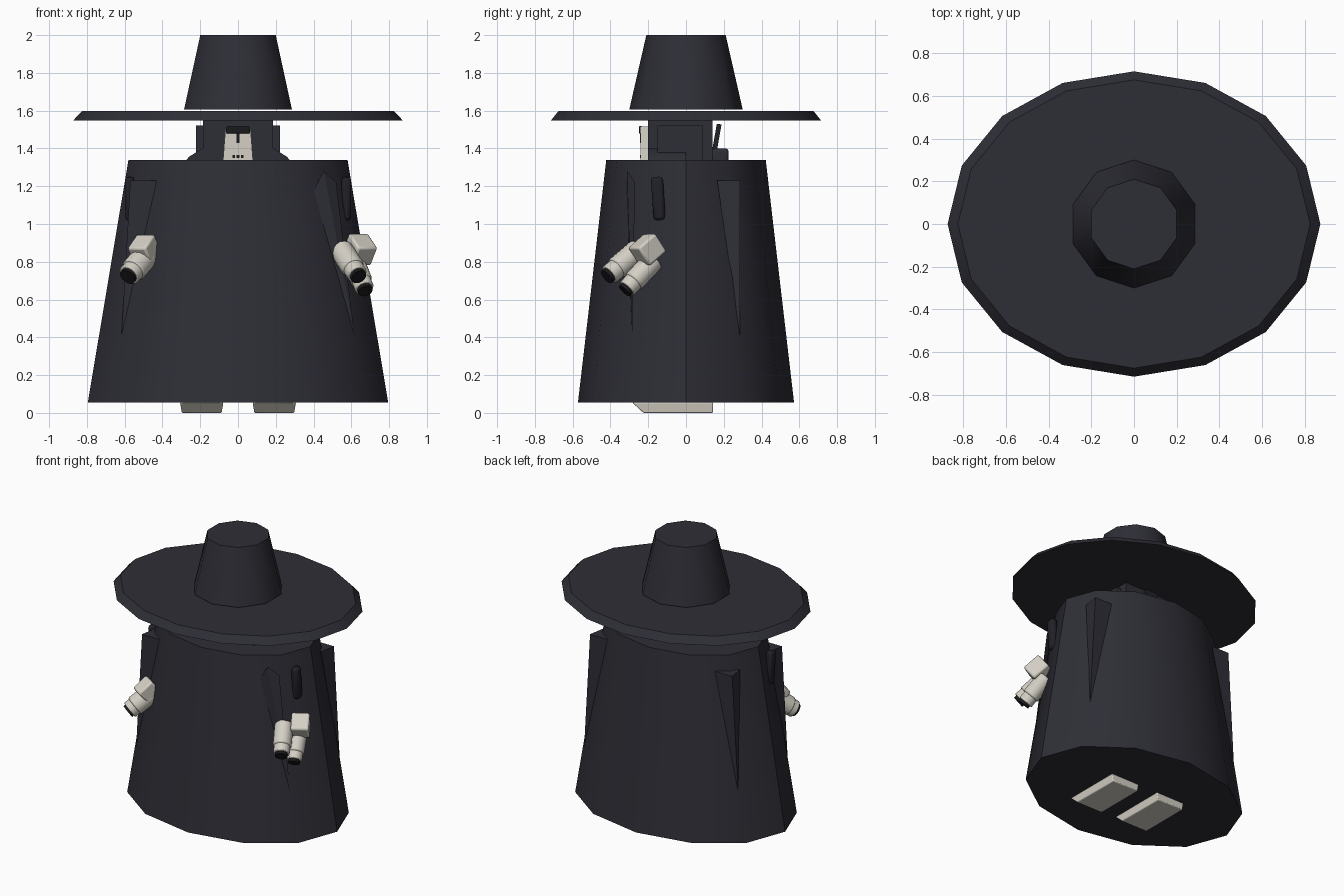
import bpy
import bmesh
from math import radians
from mathutils import Matrix, Vector

if "Cube" in bpy.data.objects:
    bpy.data.objects.remove(bpy.data.objects["Cube"])


def material(name, rgb):
    m = bpy.data.materials.new(name)
    m.use_nodes = True
    m.diffuse_color = (*rgb, 1)
    bsdf = m.node_tree.nodes["Principled BSDF"]
    bsdf.inputs["Base Color"].default_value = (*rgb, 1)
    bsdf.inputs["Roughness"].default_value = 0.8
    return m


CLOTH = material("dark cloth", (0.027, 0.027, 0.037))
WHITE = material("off white", (0.66, 0.63, 0.56))
BLACK = material("black", (0.01, 0.01, 0.012))
TRIM = material("dark trim", (0.015, 0.015, 0.021))


def finish(name, bm, mat, angle=40, bevel=0):
    bmesh.ops.recalc_face_normals(bm, faces=bm.faces)
    mesh = bpy.data.meshes.new(name)
    bm.to_mesh(mesh)
    bm.free()
    mesh.materials.append(mat)
    ob = bpy.data.objects.new(name, mesh)
    bpy.context.collection.objects.link(ob)
    if bevel:
        mod = ob.modifiers.new("soft edges", "BEVEL")
        mod.width = bevel
        mod.segments = 2
    bpy.ops.object.select_all(action="DESELECT")
    ob.select_set(True)
    bpy.context.view_layer.objects.active = ob
    bpy.ops.object.shade_smooth_by_angle(angle=radians(angle))
    return ob


def frustum(name, sides, low, high, z0, z1, mat):
    """Upright tapered prism; low and high are (x, y) radii."""
    bm = bmesh.new()
    bmesh.ops.create_cone(bm, cap_ends=True, segments=sides,
                          radius1=1, radius2=1, depth=2)
    for v in bm.verts:
        r, z = (low, z0) if v.co.z < 0 else (high, z1)
        v.co = (v.co.x * r[0], v.co.y * r[1], z)
    return finish(name, bm, mat)


def box(name, centre, size, mat, aim=None, tilt=0, bevel=0):
    """Box, optionally aimed along a direction or tilted about x."""
    rot = Matrix.Rotation(radians(tilt), 4, "X")
    if aim:
        rot = Vector(aim).to_track_quat("Z", "Y").to_matrix().to_4x4()
    bm = bmesh.new()
    bmesh.ops.create_cube(bm, size=1, matrix=Matrix.Translation(centre) @ rot
                          @ Matrix.Diagonal((*size, 1)))
    return finish(name, bm, mat, bevel=bevel)


def tube(name, a, b, r, mat, bevel=0):
    a, b = Vector(a), Vector(b)
    rot = (b - a).to_track_quat("Z", "Y").to_matrix().to_4x4()
    bm = bmesh.new()
    bmesh.ops.create_cone(bm, cap_ends=True, segments=16, radius1=r, radius2=r,
                          depth=(b - a).length,
                          matrix=Matrix.Translation((a + b) / 2) @ rot)
    return finish(name, bm, mat, bevel=bevel)


def fold(name, points):
    """Pointed cloth crease: three upper corners and a tip."""
    bm = bmesh.new()
    a, b, c, tip = [bm.verts.new(p) for p in points]
    for f in ((a, b, c), (a, b, tip), (b, c, tip), (c, a, tip)):
        bm.faces.new(f)
    return finish(name, bm, CLOTH, 20)


# Hat and cloak
frustum("hat_crown", 10, (0.3, 0.3), (0.21, 0.21), 1.607, 2.0, CLOTH)
frustum("hat_brim", 16, (0.873, 0.715), (0.825, 0.675), 1.548, 1.598, CLOTH)
frustum("cloak", 12, (0.795, 0.572), (0.58, 0.422), 0.055, 1.34, CLOTH)

# Cloak folds
for side, sx in (("left", 1), ("right", -1)):
    for end, sy in (("front", -1), ("back", 1)):
        top = [(0.55, 0.165, 1.23), (0.43, 0.285, 1.23), (0.57, 0.285, 1.23)]
        if side == "left" and end == "front":
            top = [(0.52, 0.27, 1.22), (0.40, 0.315, 1.18), (0.455, 0.312, 1.28)]
        pts = [(sx * x, sy * y, z) for x, y, z in top + [(0.617, 0.285, 0.41)]]
        fold(f"{end}_{side}_fold", pts)

# Head under the brim
box("head_block", (0, -0.03, 1.43), (0.37, 0.34, 0.24), CLOTH)
box("head_sides", (0, -0.03, 1.43), (0.445, 0.24, 0.185), CLOTH)
bm = bmesh.new()
bmesh.ops.create_cube(bm, size=1)
for v in bm.verts:
    half = 0.08 if v.co.z < 0 else 0.066
    v.co = (half * (1 if v.co.x > 0 else -1), -0.22 + v.co.y * 0.04,
            1.42 + v.co.z * 0.19)
finish("face_plate", bm, WHITE)
box("visor", (0, -0.24, 1.498), (0.125, 0.02, 0.04), BLACK, bevel=0.006)
box("face_slot", (0, -0.241, 1.455), (0.014, 0.006, 0.05), BLACK)
for x in (-0.022, 0, 0.022):
    box("face_vent", (x, -0.241, 1.358), (0.014, 0.006, 0.016), BLACK)
box("back_fin", (0, 0.16, 1.44), (0.1, 0.025, 0.18), TRIM, tilt=-10)
box("back_pack", (0, 0.18, 1.36), (0.24, 0.09, 0.08), CLOTH, bevel=0.015)

for side, s in (("left", 1), ("right", -1)):
    # Collar wedges
    bm = bmesh.new()
    ring = [(0.12, 1.33), (0.28, 1.33), (0.26, 1.355), (0.19, 1.4), (0.165, 1.4)]
    front = bm.faces.new([bm.verts.new((s * x, -0.2, z)) for x, z in ring])
    ext = bmesh.ops.extrude_face_region(bm, geom=[front])
    bmesh.ops.translate(bm, vec=(0, 0.2, 0), verts=[
        g for g in ext["geom"] if isinstance(g, bmesh.types.BMVert)])
    finish(f"{side}_collar", bm, CLOTH)

    # Side capsules
    box(f"{side}_capsule", (s * 0.574, -0.147, 1.135), (0.05, 0.064, 0.23),
        TRIM, tilt=4, bevel=0.018)

    # Feet, sloped at the toe
    bm = bmesh.new()
    bmesh.ops.create_cube(bm, size=1)
    for v in bm.verts:
        low = v.co.z < 0
        y = 0.143 if v.co.y > 0 else (-0.225 if low else -0.285)
        v.co = (s * 0.192 + v.co.x * (0.21 if low else 0.23), y,
                0.005 if low else 0.06)
        v.co.z -= 0.005
    finish(f"{side}_foot", bm, WHITE, bevel=0.006)


def gun(name, start, end, r):
    """White barrel with a collar and a dark muzzle."""
    a, b = Vector(start), Vector(end)
    tube(f"{name}_barrel", a, a.lerp(b, 0.7), r, WHITE, 0.01)
    tube(f"{name}_collar", a.lerp(b, 0.55), a.lerp(b, 0.92), r * 0.88, WHITE, 0.006)
    tube(f"{name}_muzzle", a.lerp(b, 0.9), b, r * 0.68, BLACK)


# Weapons poking out of the cloak
gun("left_outer", (0.545, -0.25, 0.865), (0.64, -0.42, 0.72), 0.062)
gun("left_lower", (0.61, -0.17, 0.81), (0.675, -0.325, 0.645), 0.058)
box("left_hand", (0.645, -0.205, 0.865), (0.12, 0.12, 0.13), WHITE,
    aim=(0.1, -0.17, -0.15), bevel=0.012)
gun("right", (-0.49, -0.31, 0.83), (-0.585, -0.425, 0.72), 0.068)
box("right_hand", (-0.495, -0.33, 0.865), (0.115, 0.115, 0.12), WHITE,
    aim=(-0.1, -0.15, -0.15), bevel=0.012)
